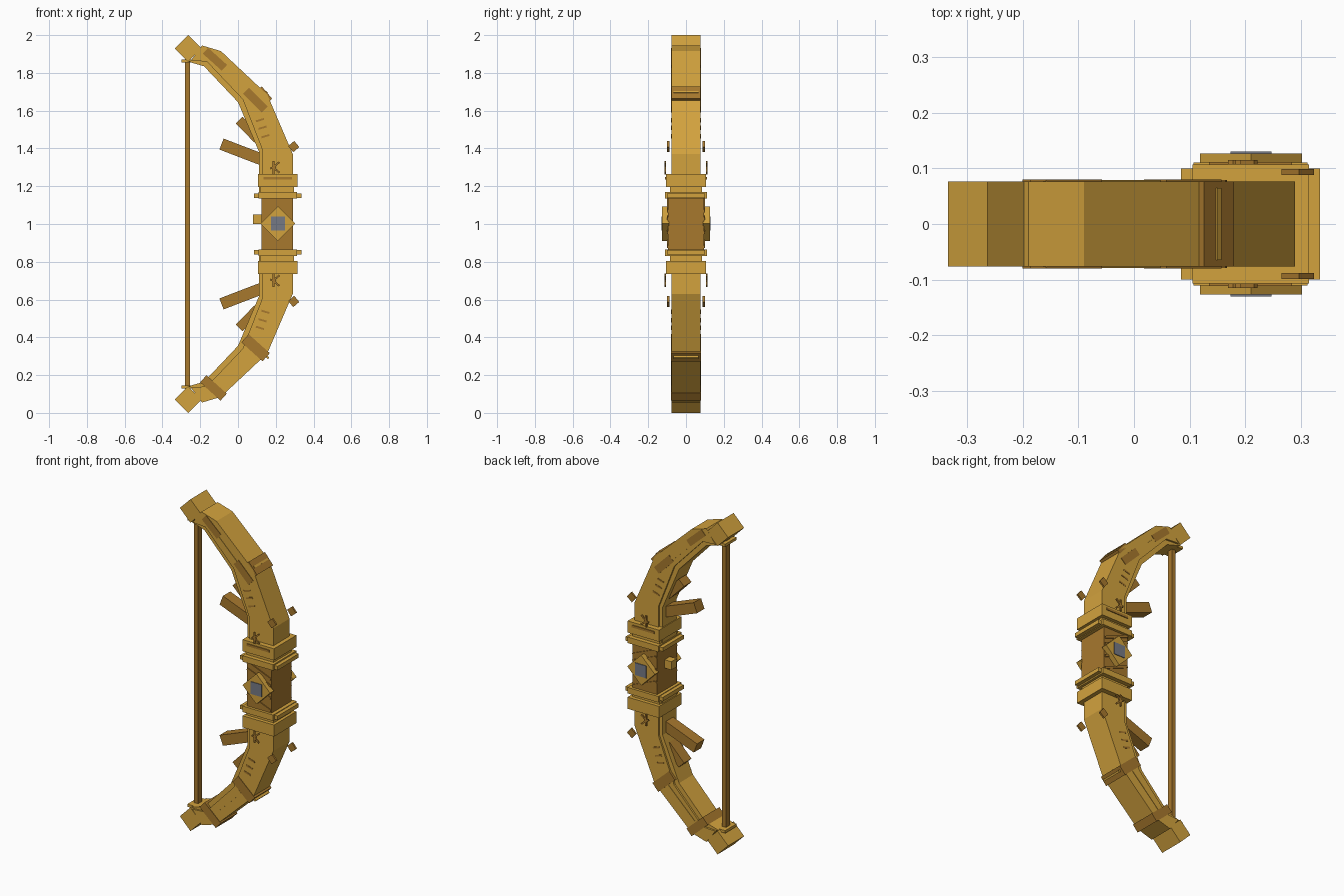
import bpy, bmesh, math

if "Cube" in bpy.data.objects:
    bpy.data.objects.remove(bpy.data.objects["Cube"])


def material(name, rgb):
    m = bpy.data.materials.new(name)
    m.diffuse_color = (*rgb, 1)
    m.use_nodes = True
    m.node_tree.nodes["Principled BSDF"].inputs["Base Color"].default_value = m.diffuse_color
    return m


GOLD = material("gold", (0.65, 0.365, 0.048))
BROWN = material("brown", (0.39, 0.19, 0.027))
GREY = material("grey_gem", (0.18, 0.195, 0.235))


def finish(name, bm, mat):
    bmesh.ops.recalc_face_normals(bm, faces=bm.faces)
    me = bpy.data.meshes.new(name)
    bm.to_mesh(me)
    bm.free()
    me.materials.append(mat)
    ob = bpy.data.objects.new(name, me)
    bpy.context.collection.objects.link(ob)
    return ob


def box(name, x, z, w, h, depth, mat, angle=0, y=0):
    """Box centred at (x, y, z), turned by angle in the front plane."""
    bm = bmesh.new()
    bmesh.ops.create_cube(bm, size=1)
    for v in bm.verts:
        v.co.x *= w
        v.co.y *= depth
        v.co.z *= h
    ob = finish(name, bm, mat)
    ob.location = (x, y, z)
    ob.rotation_euler.y = -math.radians(angle)
    return ob


def extrude(name, pts, half, mat, s):
    """Front-plane outline (x, height above centre) extruded along y."""
    bm = bmesh.new()
    rows = [[bm.verts.new((x, y, 1 + s * z)) for x, z in pts] for y in (-half, half)]
    bm.faces.new(rows[0])
    bm.faces.new(rows[1])
    n = len(pts)
    for i in range(n):
        j = (i + 1) % n
        bm.faces.new((rows[0][i], rows[0][j], rows[1][j], rows[1][i]))
    return finish(name, bm, mat)


outer = [(0.29, 0.16), (0.29, 0.37), (0.155, 0.685), (-0.09, 0.915), (-0.19, 0.945)]
inner = [(-0.25, 0.865), (-0.165, 0.86), (0.025, 0.66), (0.13, 0.39), (0.13, 0.16)]
rail = [(-0.265, 0.86), (-0.18, 0.835), (0.0, 0.645), (0.11, 0.385), (0.11, 0.16)]

for s, side in ((1, "upper"), (-1, "lower")):
    def at(z):
        return 1 + s * z

    # Limb with its narrower inner rail and the tip block
    extrude(side + "_limb", outer + inner, 0.077, GOLD, s)
    extrude(side + "_inner_rail", rail + inner[::-1], 0.066, GOLD, s)
    box(side + "_tip", -0.264, at(0.93), 0.1, 0.1, 0.153, GOLD, 45 * s)
    box(side + "_string_plate", -0.25, at(0.864), 0.1, 0.016, 0.11, GOLD)

    # Clips around the limb, joined by a raised side rod
    if s == 1:
        box("upper_outer_clip", -0.122, 1.872, 0.135, 0.042, 0.16, BROWN, -42)
        box("upper_inner_clip", 0.092, 1.655, 0.14, 0.045, 0.16, BROWN, -45)
        box("corner_band", 0.144, 1.688, 0.085, 0.024, 0.154, BROWN, -50)
        box("corner_slot", 0.145, 1.692, 0.012, 0.024, 0.13, GOLD, -50)
    else:
        box("lower_outer_clip", -0.13, 0.132, 0.145, 0.05, 0.16, BROWN, -42)
        box("lower_inner_clip", 0.093, 0.345, 0.15, 0.058, 0.16, BROWN, -42)
        box("clip_slot", 0.14, 0.309, 0.06, 0.012, 0.13, GOLD, -42)
    box(side + "_side_rod", -0.02, at(0.762), 0.25, 0.02, 0.159, GOLD, -44 * s)

    # Inward spikes
    box(side + "_long_spike", 0.02, at(0.382), 0.23, 0.062, 0.07, BROWN, -21 * s)
    box(side + "_short_spike", 0.055, at(0.5), 0.14, 0.05, 0.07, BROWN, -46 * s)

    # Collars stacked between limb and grip
    box(side + "_collar", 0.21, at(0.23), 0.21, 0.07, 0.214, GOLD)
    box(side + "_neck", 0.207, at(0.18), 0.18, 0.04, 0.17, GOLD)
    box(side + "_flange", 0.21, at(0.15), 0.25, 0.024, 0.2, GOLD)
    box(side + "_flange_step", 0.21, at(0.152), 0.205, 0.036, 0.222, GOLD)

    for f in (-1, 1):
        # Slanted dashes on the limb sides
        for x, z in ((0.116, 0.55), (0.13, 0.51), (0.145, 0.465)):
            box(side + "_dash", x, at(z), 0.045, 0.01, 0.004, BROWN, 17 * s, f * 0.077)
        # Crossed-stroke ornament
        for x, z, length, angle in ((0.188, 0.298, 0.07, 90), (0.2, 0.312, 0.05, 40),
                                    (0.2, 0.288, 0.05, -40), (0.185, 0.298, 0.03, 15)):
            box(side + "_ornament_stroke", x, at(z), length, 0.01, 0.008, BROWN,
                angle * s, f * 0.111)
        if s == 1:
            box("collar_bar", 0.21, 1.243, 0.15, 0.014, 0.006, BROWN, 0, f * 0.109)
        # Small studs beside the outer edge
        box(side + "_stud", 0.295, at(0.41), 0.042, 0.042, 0.011, BROWN, 40, f * 0.094)

# Grip with slanted wrap bands
box("grip", 0.208, 1.0, 0.165, 0.28, 0.19, BROWN)
box("grip_peg", 0.105, 1.025, 0.05, 0.05, 0.05, GOLD)
for f in (-1, 1):
    for z in (0.91, 0.985, 1.06, 1.1):
        box("wrap_band", 0.208, z, 0.17, 0.014, 0.012, BROWN, -22, f * 0.095)
    # Diamond plate and gem
    box("diamond_plate", 0.211, 1.002, 0.13, 0.13, 0.036, GOLD, 45, f * 0.109)
    box("gem", 0.211, 1.002, 0.074, 0.074, 0.008, GREY, 0, f * 0.127)

# Bow string
box("string", -0.267, 1.0, 0.026, 1.75, 0.036, BROWN)
